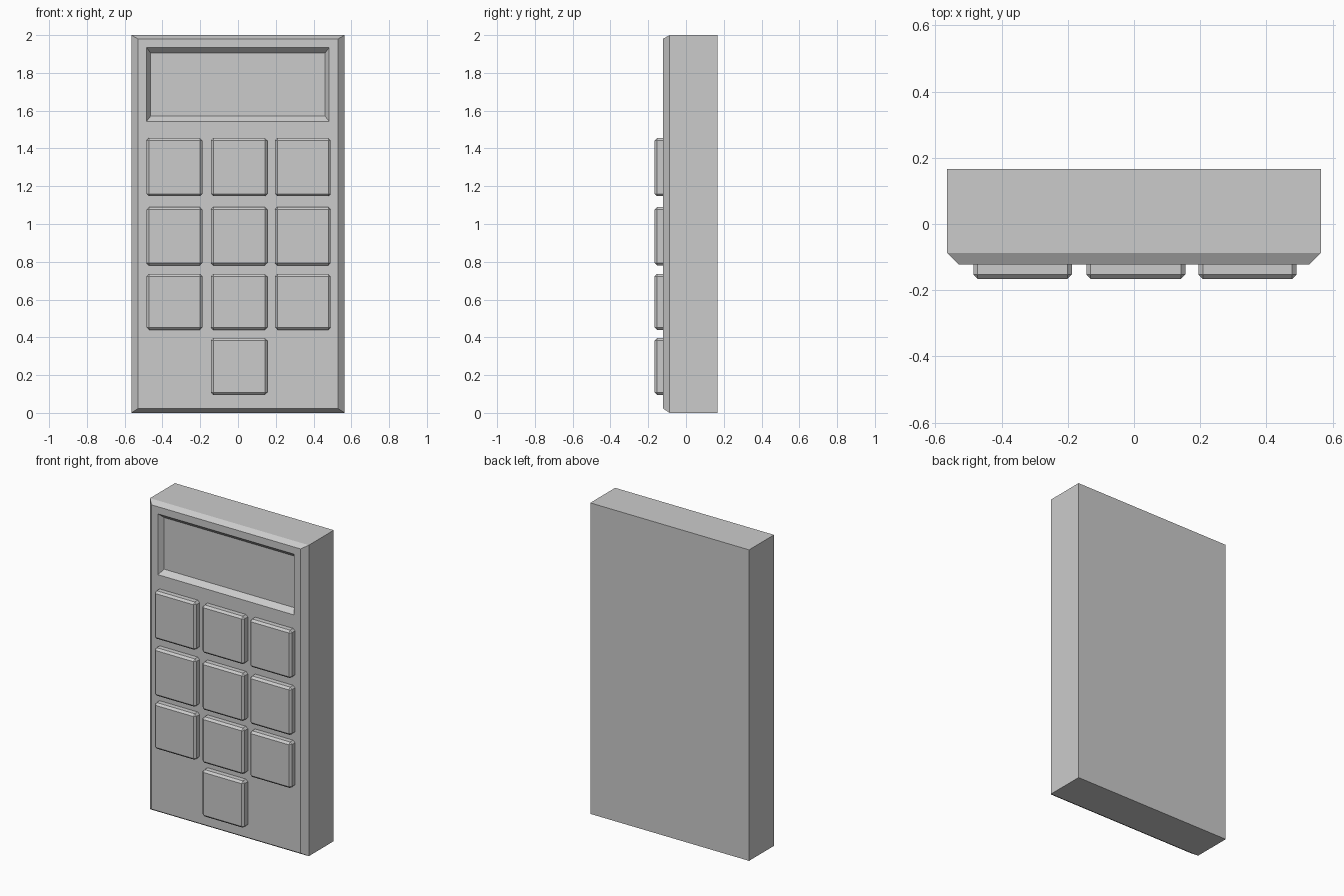
import bpy, bmesh

if "Cube" in bpy.data.objects:
    bpy.data.objects.remove(bpy.data.objects["Cube"])


def make_object(name, bm):
    bmesh.ops.recalc_face_normals(bm, faces=bm.faces)
    mesh = bpy.data.meshes.new(name)
    bm.to_mesh(mesh)
    bm.free()
    obj = bpy.data.objects.new(name, mesh)
    bpy.context.collection.objects.link(obj)
    return obj


def rect_loft(name, rects):
    """Closed shell through rectangles (x0, x1, z0, z1, y)."""
    bm = bmesh.new()
    loops = [[bm.verts.new(p) for p in ((x0, y, z0), (x1, y, z0), (x1, y, z1), (x0, y, z1))]
             for x0, x1, z0, z1, y in rects]
    for a, b in zip(loops, loops[1:]):
        for i in range(4):
            j = (i + 1) % 4
            bm.faces.new((a[i], a[j], b[j], b[i]))
    bm.faces.new(loops[0])
    bm.faces.new(loops[-1])
    return make_object(name, bm)


# Case: back, chamfered front rim, front face and recessed screen
rect_loft("case", [
    (-0.565, 0.565, 0.0, 2.0, 0.166),
    (-0.565, 0.565, 0.0, 2.0, -0.087),
    (-0.53, 0.53, 0.023, 1.98, -0.122),
    (-0.484, 0.483, 1.543, 1.934, -0.122),
    (-0.462, 0.460, 1.572, 1.904, -0.09),
])

# Keys: three rows of three, plus one centred below
columns = [(-0.485, -0.188), (-0.144, 0.155), (0.195, 0.491)]
rows = [(1.147, 1.455), (0.781, 1.089), (0.440, 0.736), (0.095, 0.396)]


def make_key(name, x0, x1, z0, z1):
    key = rect_loft(name, [(x0, x1, z0, z1, -0.10), (x0, x1, z0, z1, -0.166)])
    bevel = key.modifiers.new("chamfer", 'BEVEL')
    bevel.width = 0.013
    bevel.segments = 1


for r, (z0, z1) in enumerate(rows):
    for c, (x0, x1) in enumerate(columns):
        if r < 3 or c == 1:
            make_key(f"key_{r + 1}_{c + 1}", x0, x1, z0, z1)
